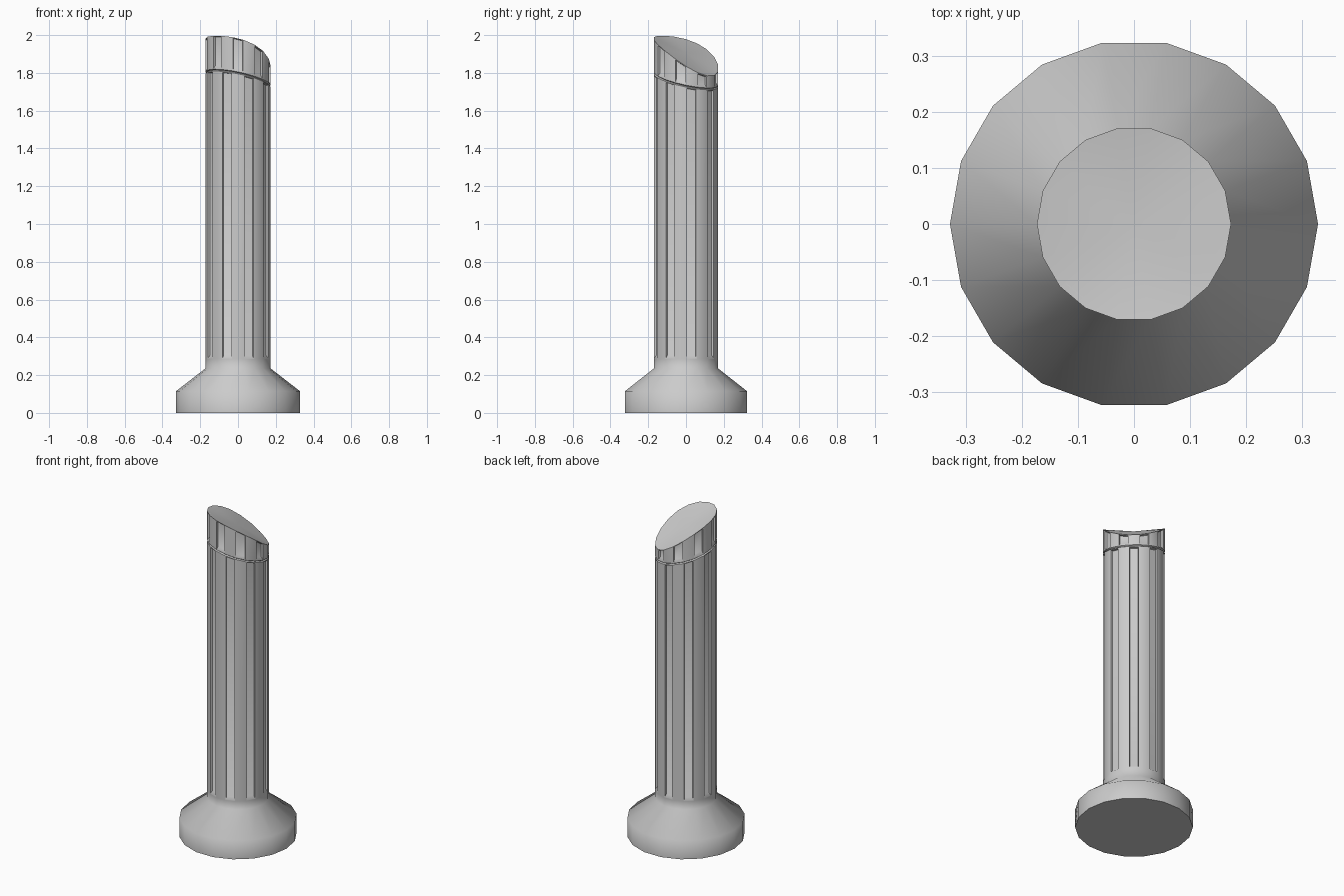
import bpy, bmesh
from math import sin, cos, radians

if "Cube" in bpy.data.objects:
    bpy.data.objects.remove(bpy.data.objects["Cube"])

SIDES = 18
R = 0.173


def top_z(a):
    # slanted, slightly warped broken end
    d = a - radians(48)
    return 1.905 - 0.107 * cos(d) - 0.015 * cos(2 * d)


def crack_z(a):
    # slanted joint below the broken end
    return 1.765 - 0.05 * cos(a - radians(45))


# Profile rings from the ground up: radius and height at each angle
rings = [
    (0.328, lambda a: 0.0),
    (0.328, lambda a: 0.115),
    (R, lambda a: 0.235),
    (R, lambda a: 0.285),
    (R, lambda a: crack_z(a) - 0.005),
    (R - 0.007, crack_z),
    (R, lambda a: crack_z(a) + 0.005),
    (R, top_z),
]

bm = bmesh.new()
angles = [radians(20 * k) for k in range(SIDES)]
loops = [[bm.verts.new((r * cos(a), r * sin(a), z(a))) for a in angles]
         for r, z in rings]

# Side walls
bands = []
for lo, hi in zip(loops, loops[1:]):
    bands.append([bm.faces.new((lo[k], lo[(k + 1) % SIDES], hi[(k + 1) % SIDES], hi[k]))
                  for k in range(SIDES)])

# Flat underside and fanned broken top
bm.faces.new(loops[0][::-1])
tip = bm.verts.new((0, 0, 1.905))
for k in range(SIDES):
    bm.faces.new((loops[-1][k], loops[-1][(k + 1) % SIDES], tip))
bm.normal_update()


def carve_flutes(faces, lip):
    # inset each panel, then sink it with a small sloped sill
    bmesh.ops.inset_individual(bm, faces=faces, thickness=lip, use_even_offset=True)
    bmesh.ops.inset_individual(bm, faces=faces, thickness=0.002, depth=-0.012,
                               use_even_offset=True)
    for f in faces:
        for v in sorted(f.verts, key=lambda v: v.co.z)[:2]:
            v.co.z += 0.012


# Long flutes on the shaft, short ones on the alternate panels above the joint
carve_flutes(bands[3][0::2], 0.005)
carve_flutes(bands[6][1::2], 0.004)

mesh = bpy.data.meshes.new("broken_column")
bm.to_mesh(mesh)
bm.free()
column = bpy.data.objects.new("broken_column", mesh)
bpy.context.collection.objects.link(column)

bpy.context.view_layer.objects.active = column
column.select_set(True)
bpy.ops.object.shade_smooth_by_angle(angle=radians(54))
